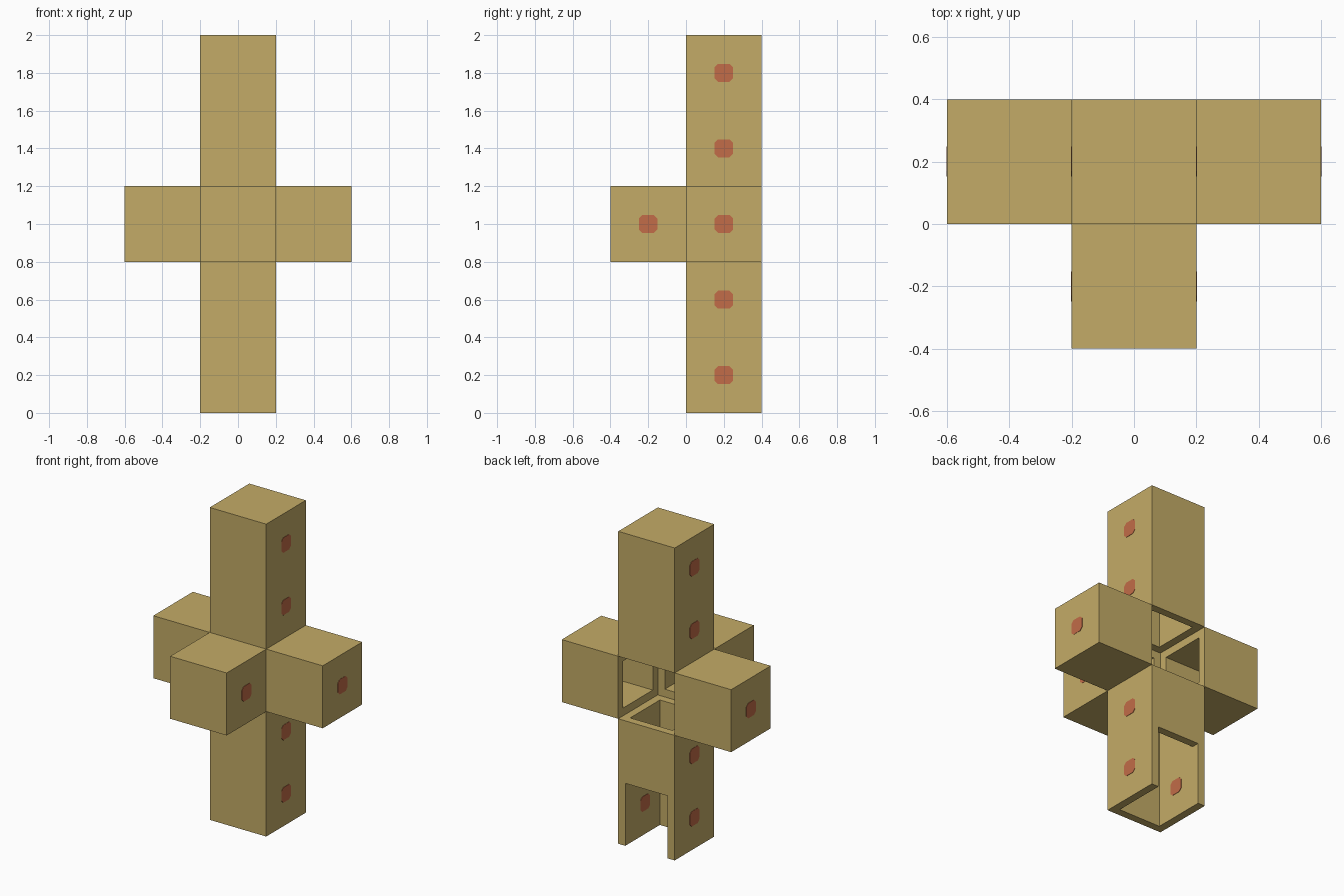
import bpy, bmesh
from mathutils import Vector, Matrix

if "Cube" in bpy.data.objects:
    bpy.data.objects.remove(bpy.data.objects["Cube"], do_unlink=True)

CELL, WALL = 0.4, 0.05


def material(name, rgb):
    m = bpy.data.materials.new(name)
    m.use_nodes = True
    m.diffuse_color = (*rgb, 1)
    m.node_tree.nodes["Principled BSDF"].inputs["Base Color"].default_value = (*rgb, 1)
    return m


tan = material("tan", (0.55, 0.41, 0.135))
red = material("red", (0.54, 0.15, 0.065))


def add_object(name, bm, mat):
    me = bpy.data.meshes.new(name)
    bm.to_mesh(me)
    bm.free()
    me.materials.append(mat)
    ob = bpy.data.objects.new(name, me)
    bpy.context.collection.objects.link(ob)
    return ob


def shell(name, centre, size, open_sides):
    """Hollow box with walls grown inward; the listed sides are left open."""
    bm = bmesh.new()
    bmesh.ops.create_cube(bm, size=1, matrix=Matrix.Translation(centre) @ Matrix.Diagonal((*size, 1)))
    bm.normal_update()
    gone = [f for f in bm.faces if any(f.normal.dot(Vector(d)) > 0.9 for d in open_sides)]
    bmesh.ops.delete(bm, geom=gone, context='FACES')
    ob = add_object(name, bm, tan)
    mod = ob.modifiers.new("walls", 'SOLIDIFY')
    mod.thickness = WALL
    mod.offset = -1
    mod.use_even_offset = True


def dot(name, x, y, z):
    """Thin plate with clipped corners, lying on a wall that faces sideways."""
    a, c = 0.048, 0.03
    pts = [(a, -c), (a, c), (c, a), (-c, a), (-a, c), (-a, -c), (-c, -a), (c, -a)]
    bm = bmesh.new()
    face = bm.faces.new([bm.verts.new((x - 0.002, y + u, z + v)) for u, v in pts])
    ext = bmesh.ops.extrude_face_region(bm, geom=[face])
    bmesh.ops.translate(bm, verts=[g for g in ext["geom"] if isinstance(g, bmesh.types.BMVert)],
                        vec=(0.004, 0, 0))
    bmesh.ops.recalc_face_normals(bm, faces=bm.faces)
    add_object(name, bm, red)


UP, DOWN, BACK = (0, 0, 1), (0, 0, -1), (0, 1, 0)

# Column: closed top, lower tube, and doorway cell open at the back and below
shell("upper_column", (0, 0.2, 1.6), (CELL, CELL, 2 * CELL), [DOWN])
shell("lower_column", (0, 0.2, 0.6), (CELL, CELL, CELL), [UP, DOWN])
shell("doorway_cell", (0, 0.2, 0.2), (CELL, CELL, CELL), [UP, DOWN, BACK])

# Arms, all open towards the empty middle cell
shell("front_arm", (0, -0.2, 1.0), (CELL, CELL, CELL), [BACK])
for side, s in (("left", 1), ("right", -1)):
    shell(side + "_arm", (s * 0.4, 0.2, 1.0), (CELL, CELL, CELL), [(-s, 0, 0)])

# Red dots on the outside and inside of every side wall
for side, s in (("left", 1), ("right", -1)):
    walls = [(0.2, 0.2, z) for z in (0.2, 0.6, 1.4, 1.8)]
    walls += [(0.2, -0.2, 1.0), (0.6, 0.2, 1.0)]
    for i, (x, y, z) in enumerate(walls):
        dot(f"{side}_outer_dot_{i + 1}", s * x, y, z)
        dot(f"{side}_inner_dot_{i + 1}", s * (x - WALL), y, z)
